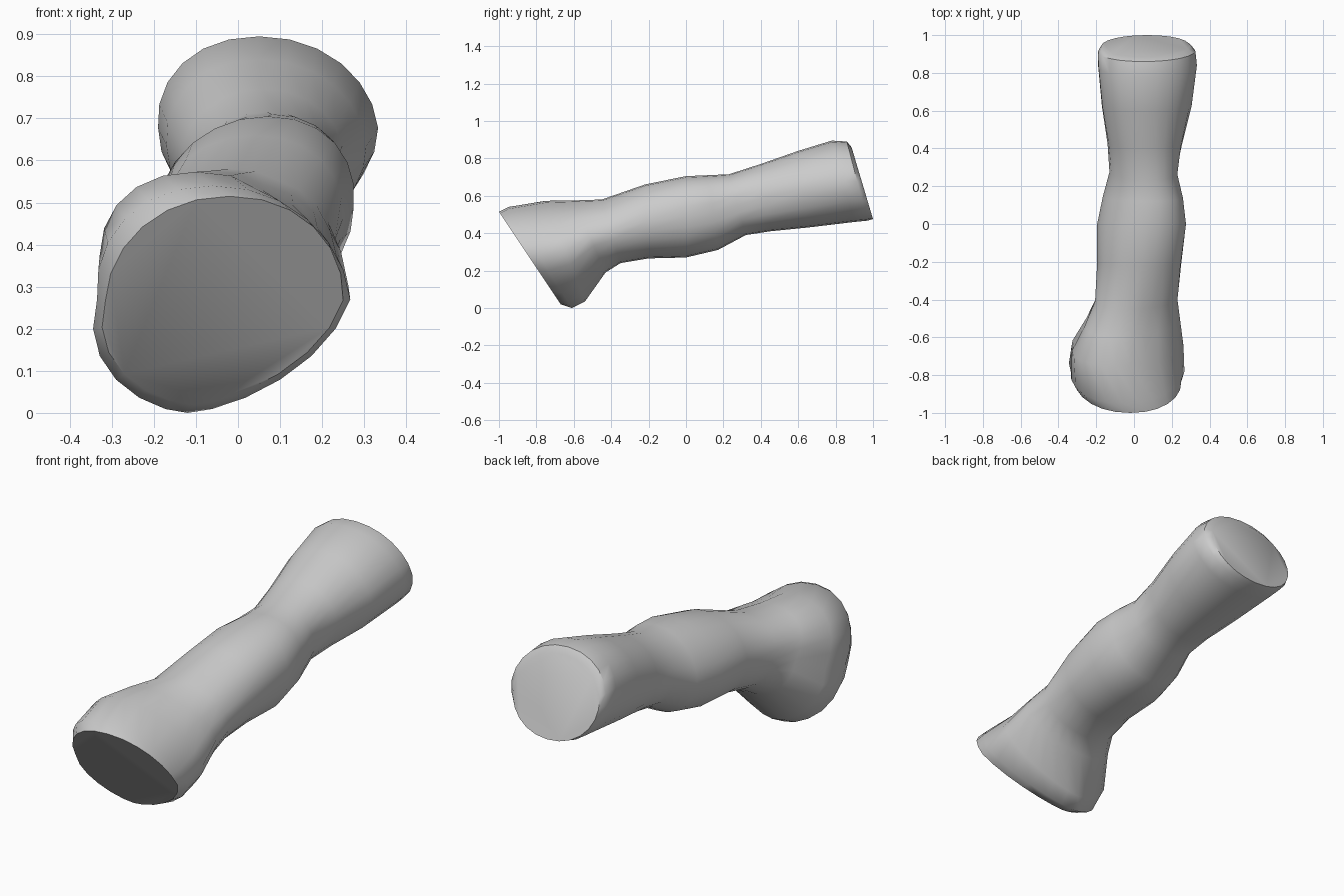
import bpy, bmesh, math
from mathutils import Vector

SIDES = 24
# Tilted rings: top y, top z, bottom y, bottom z, x min, x max, top x, bottom x
RINGS = [
    (-1.00, 0.515, -0.67, 0.02, -0.315, 0.25, -0.02, -0.11),
    (-0.95, 0.54, -0.61, 0.00, -0.335, 0.267, -0.06, -0.12),
    (-0.75, 0.573, -0.54, 0.035, -0.32, 0.262, -0.10, -0.10),
    (-0.60, 0.575, -0.43, 0.19, -0.25, 0.245, -0.07, -0.03),
    (-0.45, 0.58, -0.35, 0.24, -0.205, 0.23, -0.02, 0.01),
    (-0.22, 0.66, -0.20, 0.265, -0.195, 0.25, 0.04, 0.03),
    (0.00, 0.705, 0.00, 0.27, -0.195, 0.275, 0.07, 0.04),
    (0.12, 0.71, 0.17, 0.31, -0.165, 0.257, 0.08, 0.04),
    (0.23, 0.715, 0.32, 0.39, -0.13, 0.23, 0.07, 0.05),
    (0.40, 0.77, 0.45, 0.41, -0.14, 0.255, 0.06, 0.06),
    (0.60, 0.84, 0.65, 0.43, -0.17, 0.305, 0.05, 0.07),
    (0.78, 0.895, 0.90, 0.46, -0.19, 0.333, 0.05, 0.07),
    (0.86, 0.89, 0.97, 0.467, -0.19, 0.325, 0.05, 0.07),
    (0.885, 0.86, 1.00, 0.475, -0.175, 0.295, 0.05, 0.07),
]
# Shallow creases: (ring, side) -> inward fraction
DENTS = {(8, 0): 0.05, (9, 23): 0.05, (2, 4): 0.03, (3, 4): 0.05, (4, 4): 0.03}


def ring_points(index, ring):
    ty, tz, by, bz, x0, x1, tx, bx = ring
    top, bottom = Vector((tx, ty, tz)), Vector((bx, by, bz))
    centre = (top + bottom) / 2
    centre.x = (x0 + x1) / 2
    points = []
    for k in range(SIDES):
        a = 2 * math.pi * k / SIDES
        c, s = math.cos(a), math.sin(a)
        # ellipse skewed toward its ridges; the heel is narrower underneath
        power = 1.25 if index < 3 and s < 0 else 0.95
        c = math.copysign(abs(c) ** power, c)
        end = top if s > 0 else bottom
        offset = Vector((c * (x1 - x0) / 2, 0, 0)) + abs(s) * (end - centre)
        points.append(centre + offset * (1 - DENTS.get((index, k), 0)))
    return points


# Limb body lofted through the rings
bm = bmesh.new()
loops = [[bm.verts.new(p) for p in ring_points(i, r)] for i, r in enumerate(RINGS)]
for a, b in zip(loops, loops[1:]):
    for k in range(SIDES):
        n = (k + 1) % SIDES
        bm.faces.new((a[k], a[n], b[n], b[k]))

# Flat cut ends
bm.faces.new(loops[0])
bm.faces.new(loops[-1])
bmesh.ops.recalc_face_normals(bm, faces=bm.faces)

mesh = bpy.data.meshes.new("limb")
bm.to_mesh(mesh)
bm.free()
limb = bpy.data.objects.new("limb", mesh)
bpy.context.collection.objects.link(limb)
bpy.context.view_layer.objects.active = limb
limb.select_set(True)
bpy.ops.object.shade_smooth_by_angle(angle=math.radians(45))
